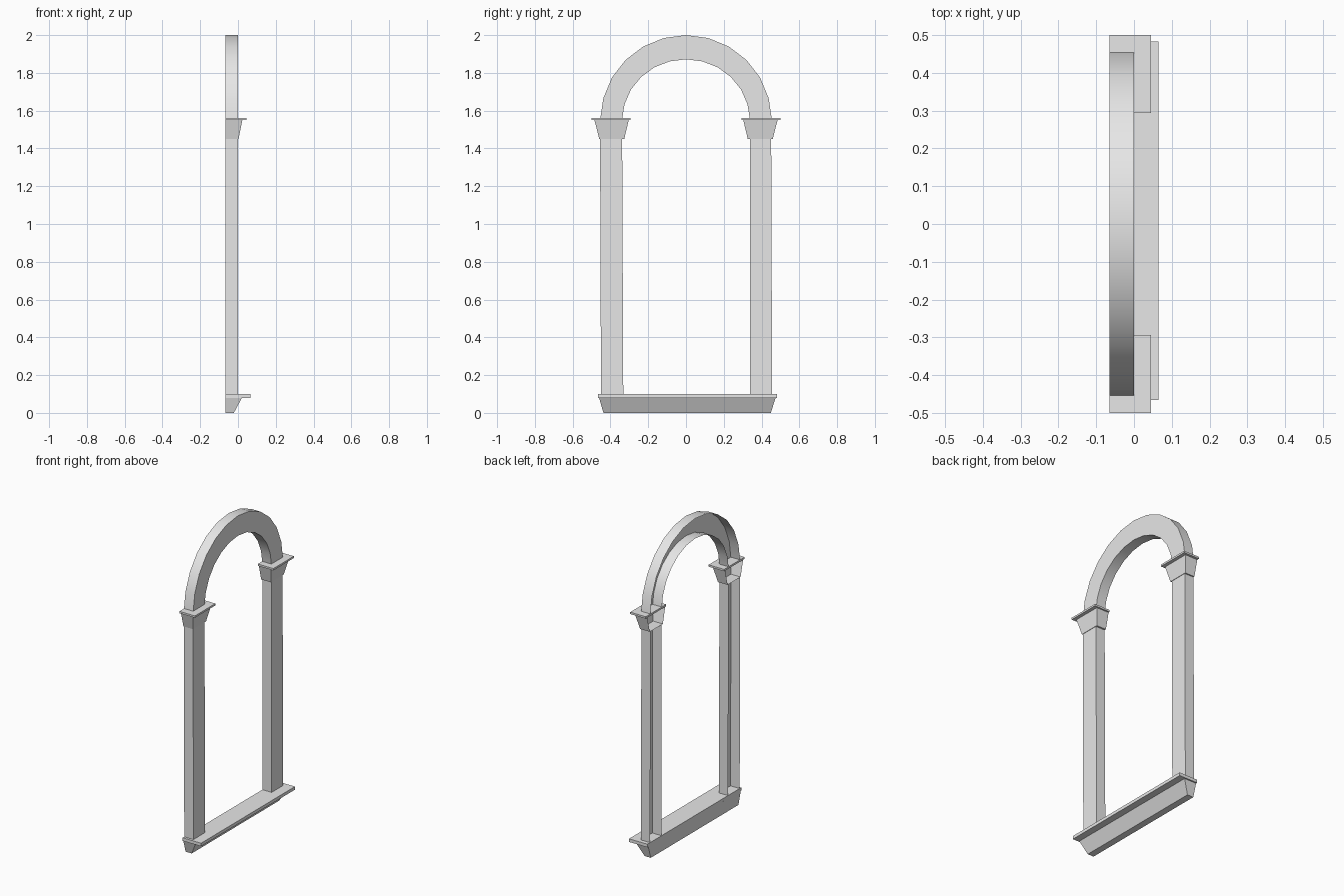
import bpy, bmesh, math

if "Cube" in bpy.data.objects:
    bpy.data.objects.remove(bpy.data.objects["Cube"], do_unlink=True)

stone = bpy.data.materials.new("pale_grey_stone")
stone.use_nodes = True
stone.diffuse_color = (0.8, 0.8, 0.8, 1)
stone.node_tree.nodes["Principled BSDF"].inputs["Base Color"].default_value = (0.8, 0.8, 0.8, 1)

BACK, FRONT = -0.065, 0.0   # depth range of the frame


def finish(name, bm):
    mesh = bpy.data.meshes.new(name)
    bm.to_mesh(mesh)
    bm.free()
    mesh.materials.append(stone)
    ob = bpy.data.objects.new(name, mesh)
    bpy.context.collection.objects.link(ob)
    return ob


def channel(name, stations):
    """Open-backed U channel through ((outer y, z), (inner y, z)) stations."""
    bm = bmesh.new()
    rings = []
    for (oy, oz), (iy, iz) in stations:
        rings.append([bm.verts.new(p) for p in (
            (BACK, oy, oz), (FRONT, oy, oz), (FRONT, iy, iz), (BACK, iy, iz))])
    for a, b in zip(rings, rings[1:]):
        for k in range(3):
            bm.faces.new((a[k], a[k + 1], b[k + 1], b[k]))
    return finish(name, bm)


def block(name, bottom, top, open_back=False):
    """Tapered block; bottom and top are (front x, y min, y max, z)."""
    bm = bmesh.new()
    lo, hi = [[bm.verts.new(p) for p in (
        (BACK, y0, z), (x, y0, z), (x, y1, z), (BACK, y1, z))]
        for x, y0, y1, z in (bottom, top)]
    bm.faces.new(lo)
    bm.faces.new(hi)
    sides = [bm.faces.new((lo[k], lo[(k + 1) % 4], hi[(k + 1) % 4], hi[k]))
             for k in range(4)]
    bmesh.ops.recalc_face_normals(bm, faces=bm.faces)
    if open_back:
        bmesh.ops.delete(bm, geom=[sides[3]], context='FACES_ONLY')
    return finish(name, bm)


# Sill: sloped body below a projecting ledge
block("sill_body", (-0.022, -0.437, 0.449, 0.0), (0.022, -0.461, 0.475, 0.082))
block("sill_ledge", (0.065, -0.466, 0.483, 0.08), (0.065, -0.466, 0.483, 0.1))

# Slightly tapered, hollow-backed pillars
channel("right_pillar", [((-0.450, 0.1), (-0.332, 0.1)),
                         ((-0.455, 1.45), (-0.338, 1.45))])
channel("left_pillar", [((0.451, 1.45), (0.338, 1.45)),
                        ((0.456, 0.1), (0.340, 0.1))])

# Capitals: hollow flared body and a thin top plate
for side, s in (("right", -1), ("left", 1)):
    def span(inner, outer):
        return sorted((s * inner, s * outer))
    block(side + "_capital", (0.003, *span(0.327, 0.459), 1.45),
          (0.023, *span(0.303, 0.485), 1.551), open_back=True)
    block(side + "_capital_plate", (0.045, *span(0.293, 0.5), 1.55),
          (0.045, *span(0.293, 0.5), 1.562))

# Hollow-backed arch
STEPS, BASE = 12, 1.55
stations = [((-0.453, 1.562), (-0.337, 1.562))]
for i in range(1, STEPS):
    t = math.pi * i / STEPS
    c, h = -math.cos(t), math.sin(t)
    stations.append(((0.453 * c, BASE + 0.45 * h), (0.337 * c, BASE + 0.322 * h)))
stations.append(((0.453, 1.562), (0.337, 1.562)))
arch = channel("arch", stations)
bpy.ops.object.select_all(action='DESELECT')
arch.select_set(True)
bpy.context.view_layer.objects.active = arch
bpy.ops.object.shade_smooth_by_angle(angle=math.radians(35))
